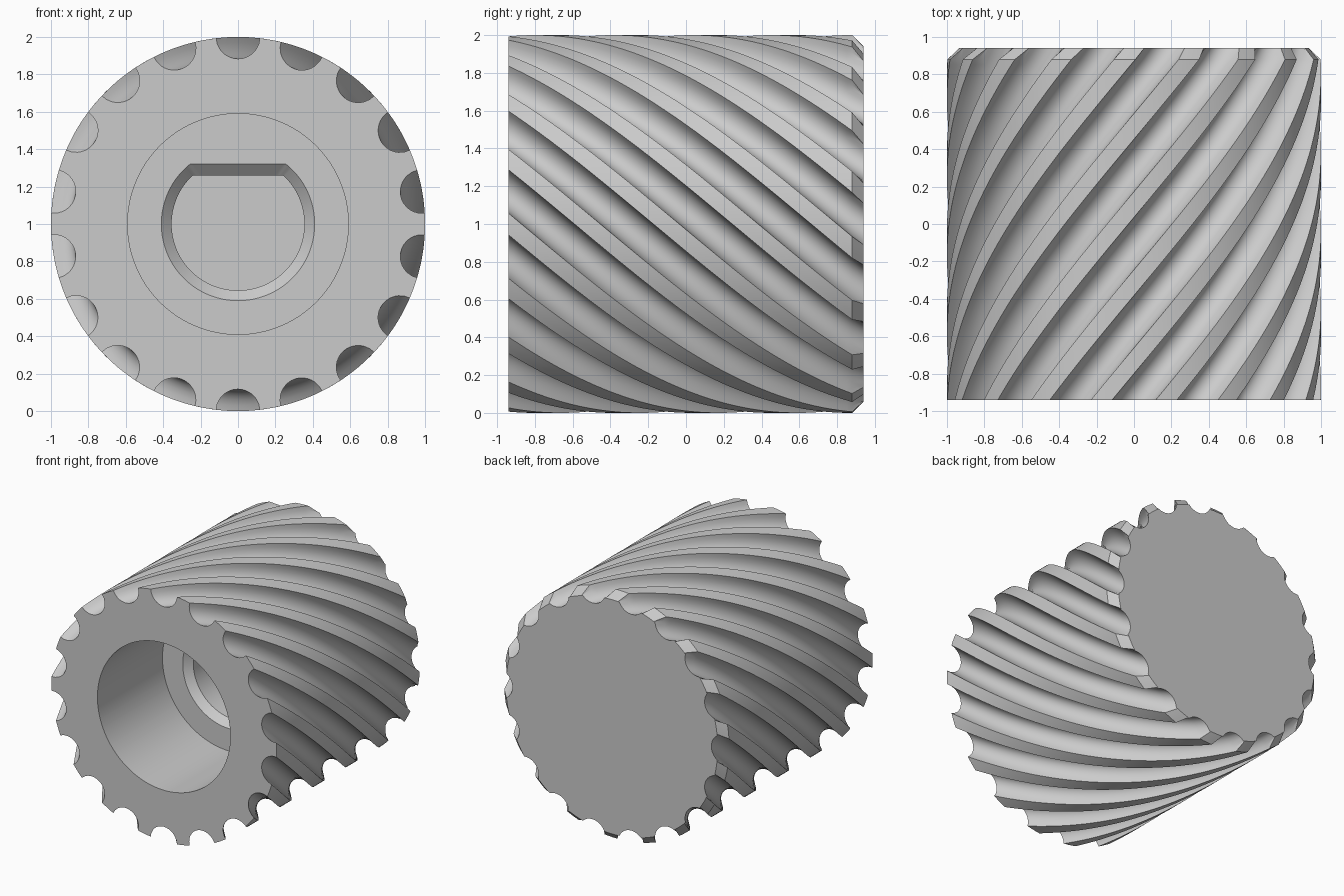
import bpy
import bmesh
from math import sin, cos, atan2, hypot, radians, acos, asin, pi

cube = bpy.data.objects.get("Cube")
if cube:
    bpy.data.objects.remove(cube, do_unlink=True)

FLUTES = 18
FLUTE_R = 0.117
HALF = 0.94
CHAMFER = 0.06
TWIST = radians(90)
STEPS = 64
LEDGE = -0.115


def spread(a, b, n):
    return [a + (b - a) * i / n for i in range(n)]


# One flute and the land after it, as (angle, radius) pairs
half_angle = 2 * asin(FLUTE_R / 2)
start = pi / 2 + half_angle / 2
cross = acos(((1 - CHAMFER) ** 2 - 1 - FLUTE_R ** 2) / (2 * FLUTE_R))
arc = (spread(start, cross, 2) + spread(cross, 2 * pi - cross, 10)
       + spread(2 * pi - cross, 2 * pi - start, 2) + [2 * pi - start])
unit = []
for p in arc:
    x, y = 1 + FLUTE_R * cos(p), FLUTE_R * sin(p)
    unit.append((-atan2(y, x), hypot(x, y)))
pitch = 2 * pi / FLUTES
unit += [(a, 1.0) for a in spread(half_angle, pitch - half_angle, 3)[1:]]
section = [(pi / 2 + k * pitch + a, r) for k in range(FLUTES) for a, r in unit]

bm = bmesh.new()


def ring(y, shape, twist=0.0):
    """Add a loop of vertices; shape maps angle and fluted radius to a radius."""
    loop = []
    for a, r in section:
        rad = shape(a, r)
        b = a - twist
        loop.append(bm.verts.new((rad * cos(b), y, 1 + rad * sin(b))))
    return loop


def circle(radius):
    return lambda a, r: radius


def d_shape(radius, flat):
    return lambda a, r: min(radius, flat / sin(a)) if sin(a) > 0.1 else radius


# Stepped socket, from its floor out to the front face
loops = [
    ring(0.6, d_shape(0.355, 0.26)),
    ring(LEDGE + 0.055, d_shape(0.355, 0.26)),
    ring(LEDGE, d_shape(0.41, 0.32)),
    ring(LEDGE, circle(0.59)),
    ring(-HALF, circle(0.59)),
]

# Twisted fluted outside, then the chamfered back rim
length = 2 * HALF
for i in range(STEPS + 1):
    t = (length - CHAMFER) * i / STEPS
    loops.append(ring(-HALF + t, lambda a, r: r, TWIST * t / length))
loops.append(ring(HALF, lambda a, r: min(r, 1 - CHAMFER), TWIST))
loops.append(ring(HALF, circle(0.8), TWIST))

count = len(section)
for low, high in zip(loops, loops[1:]):
    for i in range(count):
        j = (i + 1) % count
        bm.faces.new((low[i], low[j], high[j], high[i]))
bm.faces.new(loops[0])
bm.faces.new(loops[-1])
bmesh.ops.recalc_face_normals(bm, faces=bm.faces[:])

mesh = bpy.data.meshes.new("fluted_knob")
bm.to_mesh(mesh)
bm.free()
knob = bpy.data.objects.new("fluted_knob", mesh)
bpy.context.collection.objects.link(knob)

# Plain grey finish
grey = bpy.data.materials.new("plain_grey")
grey.use_nodes = True
colour = (0.6, 0.6, 0.6, 1)
grey.diffuse_color = colour
grey.node_tree.nodes["Principled BSDF"].inputs["Base Color"].default_value = colour
mesh.materials.append(grey)

bpy.ops.object.select_all(action="DESELECT")
knob.select_set(True)
bpy.context.view_layer.objects.active = knob
bpy.ops.object.shade_smooth_by_angle(angle=radians(18))
